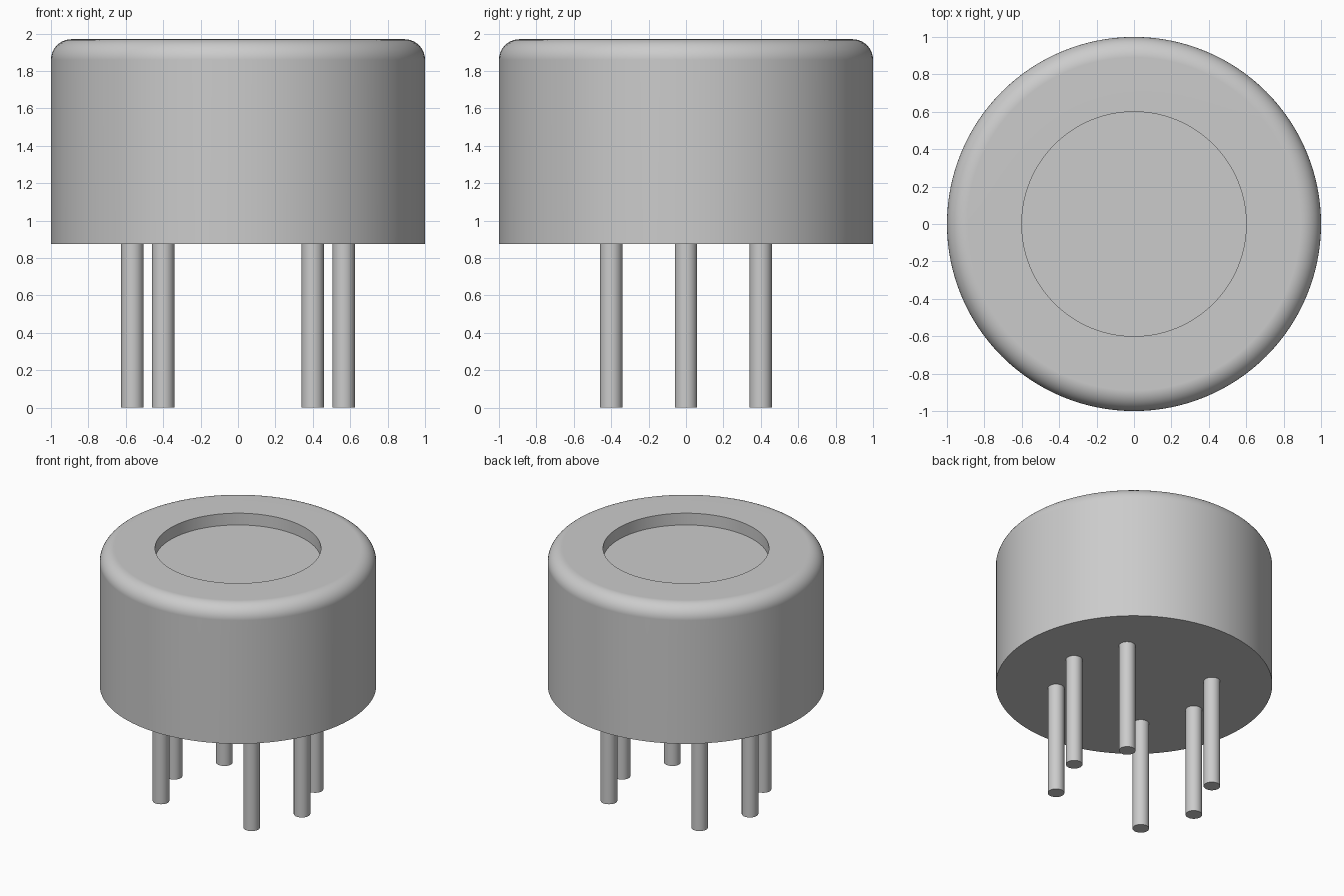
import bpy, bmesh
from math import cos, sin, pi, radians

cube = bpy.data.objects.get("Cube")
if cube:
    bpy.data.objects.remove(cube)

# Single grey finish
grey = bpy.data.materials.new("light_grey")
grey.use_nodes = True
colour = (0.6, 0.6, 0.6, 1)
grey.diffuse_color = colour
grey.node_tree.nodes["Principled BSDF"].inputs["Base Color"].default_value = colour


def lathe(name, profile, steps, location=(0, 0, 0)):
    """Spin an (r, z) profile that starts and ends on the z axis."""
    bm = bmesh.new()
    verts = [bm.verts.new((r, 0, z)) for r, z in profile]
    edges = [bm.edges.new(pair) for pair in zip(verts, verts[1:])]
    bmesh.ops.spin(bm, geom=verts + edges, cent=(0, 0, 0), axis=(0, 0, 1),
                   angle=2 * pi, steps=steps)
    bmesh.ops.remove_doubles(bm, verts=bm.verts, dist=0.0001)
    bmesh.ops.recalc_face_normals(bm, faces=bm.faces)
    mesh = bpy.data.meshes.new(name)
    bm.to_mesh(mesh)
    bm.free()
    mesh.materials.append(grey)
    obj = bpy.data.objects.new(name, mesh)
    obj.location = location
    bpy.context.collection.objects.link(obj)
    bpy.ops.object.select_all(action="DESELECT")
    obj.select_set(True)
    bpy.context.view_layer.objects.active = obj
    bpy.ops.object.shade_smooth_by_angle(angle=radians(30))
    return obj


# Can body with rounded top rim and round recess
bottom, top, fillet = 0.875, 1.97, 0.11
recess_radius, recess_depth = 0.6, 0.094
arc_steps = 10
arc = [(1 - fillet + fillet * cos(i * pi / 2 / arc_steps),
        top - fillet + fillet * sin(i * pi / 2 / arc_steps))
       for i in range(arc_steps + 1)]
profile = [(0, bottom), (1, bottom), *arc, (recess_radius, top),
           (recess_radius, top - recess_depth), (0, top - recess_depth)]
body = lathe("can_body", profile, 128)
weighted = body.modifiers.new("flat_top_normals", "WEIGHTED_NORMAL")
weighted.keep_sharp = True

# Six pins: one outer and two inner on each side
pin_radius, pin_top = 0.06, bottom + 0.01
pin_profile = [(0, 0), (pin_radius, 0), (pin_radius, pin_top), (0, pin_top)]
for side, sign in (("left", 1), ("right", -1)):
    for label, x, y in (("front", 0.4, -0.4), ("middle", 0.565, 0), ("back", 0.4, 0.4)):
        lathe(f"{label}_{side}_pin", pin_profile, 32, (sign * x, y, 0))
